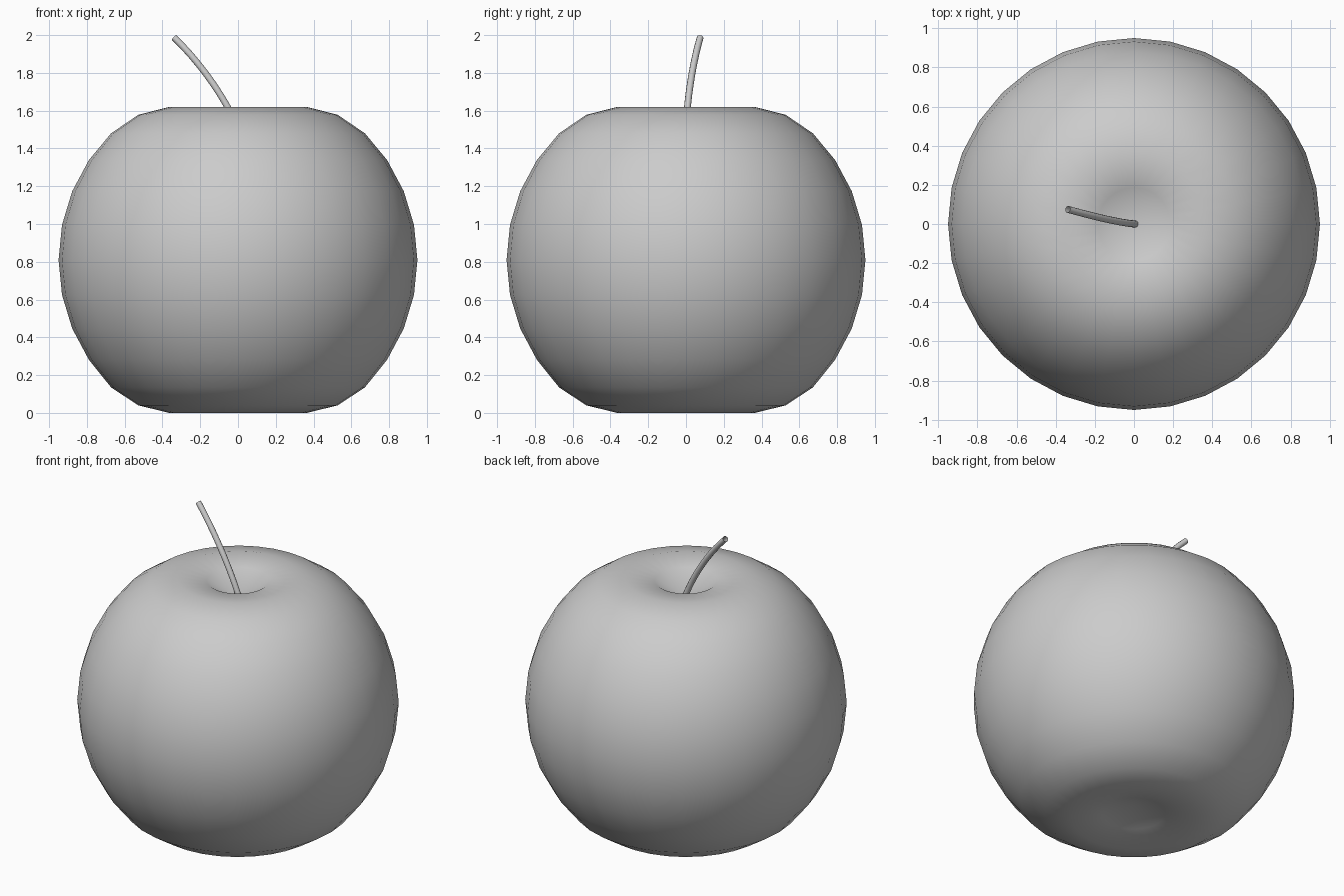
import bpy, bmesh, math

if "Cube" in bpy.data.objects:
    bpy.data.objects.remove(bpy.data.objects["Cube"])

# Fruit body: 32-sided lathe, sphere-like profile dimpled at both poles
R, MID, SEG = 0.95, 0.81, 32
step = math.pi / 16
profile = [(0, 0.085), (R * math.sin(step), 0.035), (0.364, 0.0), (0.528, 0.04), (0.672, 0.135)]
profile += [(R * math.cos(k * step), MID + R * math.sin(k * step)) for k in range(-3, 4)]
profile += [(0.672, 1.48), (0.528, 1.578), (0.364, 1.62), (R * math.sin(step), 1.597), (0, 1.485)]

bm = bmesh.new()
pts = [bm.verts.new((r, 0, z)) for r, z in profile]
edges = [bm.edges.new(pair) for pair in zip(pts, pts[1:])]
bmesh.ops.spin(bm, geom=pts + edges, cent=(0, 0, 0), axis=(0, 0, 1),
               angle=math.tau, steps=SEG, use_merge=True)
bmesh.ops.remove_doubles(bm, verts=bm.verts, dist=1e-4)
bmesh.ops.recalc_face_normals(bm, faces=bm.faces)
for f in bm.faces:
    f.smooth = True
mesh = bpy.data.meshes.new("fruit_body")
bm.to_mesh(mesh)
bm.free()
body = bpy.data.objects.new("fruit_body", mesh)
bpy.context.collection.objects.link(body)

# Stem: thin bent tube rising out of the top dimple
curve = bpy.data.curves.new("stem", 'CURVE')
curve.dimensions = '3D'
curve.bevel_depth = 0.018
curve.bevel_resolution = 3
curve.resolution_u = 10
spline = curve.splines.new('BEZIER')
spline.bezier_points.add(1)
ends = [((0.018, 0, 1.46), (-0.045, 0.0, 1.64)), ((-0.338, 0.075, 1.987), (-0.195, 0.035, 1.85))]
for bp, (co, handle), inner in zip(spline.bezier_points, ends, ("right", "left")):
    bp.handle_left_type = bp.handle_right_type = 'FREE'
    bp.co = co
    mirrored = [2 * c - h for c, h in zip(co, handle)]
    bp.handle_right = handle if inner == "right" else mirrored
    bp.handle_left = handle if inner == "left" else mirrored
stem = bpy.data.objects.new("stem", curve)
bpy.context.collection.objects.link(stem)
